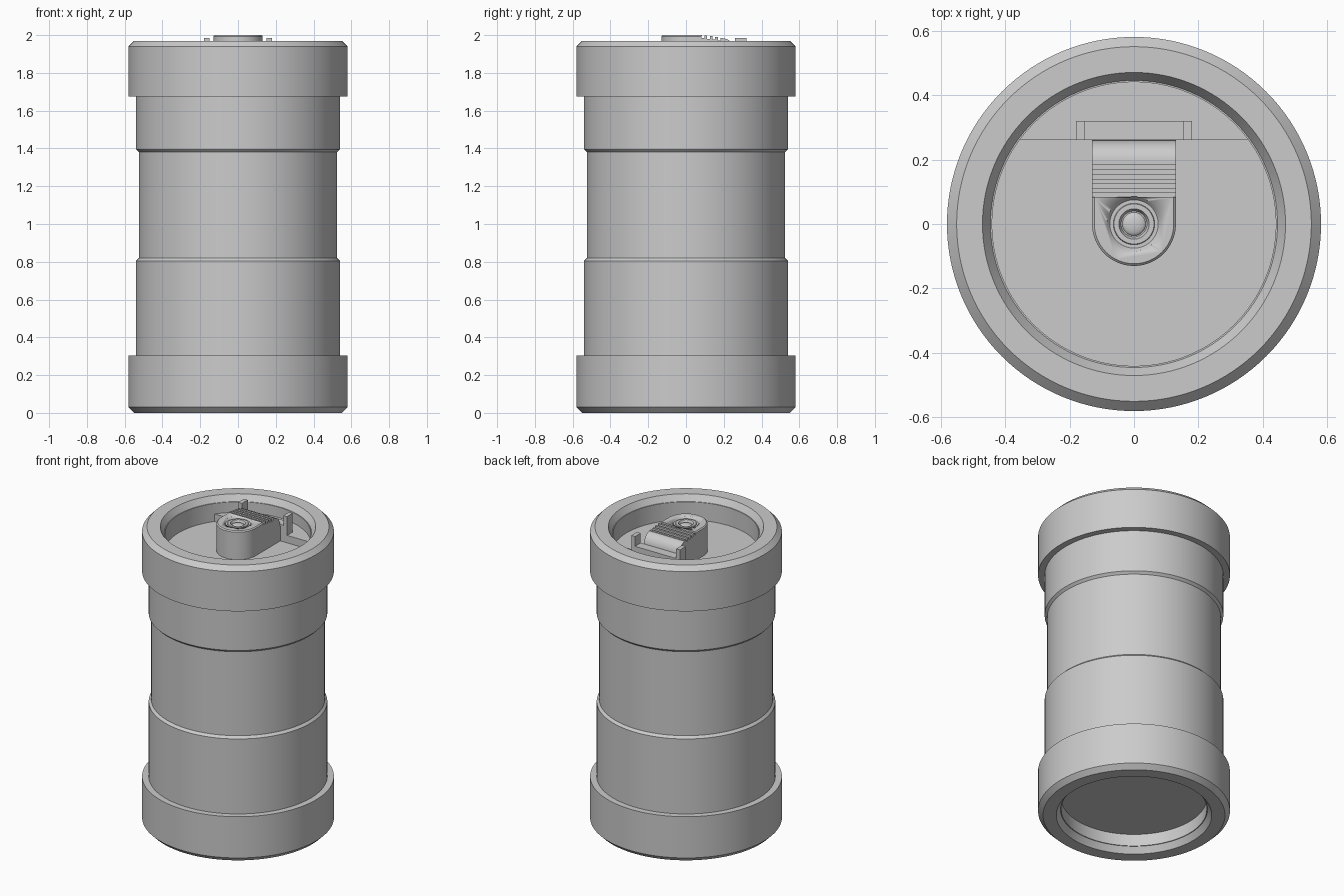
import bpy, bmesh, math

cube = bpy.data.objects.get("Cube")
if cube:
    bpy.data.objects.remove(cube, do_unlink=True)

grey = bpy.data.materials.new("plain_grey")
grey.use_nodes = True
COLOUR = (0.6, 0.6, 0.6, 1)
grey.diffuse_color = COLOUR
grey.node_tree.nodes["Principled BSDF"].inputs["Base Color"].default_value = COLOUR


def finish(bm, name):
    bmesh.ops.remove_doubles(bm, verts=bm.verts, dist=1e-5)
    bmesh.ops.recalc_face_normals(bm, faces=bm.faces)
    mesh = bpy.data.meshes.new(name)
    bm.to_mesh(mesh)
    bm.free()
    mesh.materials.append(grey)
    obj = bpy.data.objects.new(name, mesh)
    bpy.context.collection.objects.link(obj)
    bpy.ops.object.select_all(action="DESELECT")
    bpy.context.view_layer.objects.active = obj
    obj.select_set(True)
    bpy.ops.object.shade_smooth_by_angle(angle=math.radians(25))
    return obj


def lathe(name, profile, steps=128):
    """Spin a (radius, z) profile about the z axis."""
    bm = bmesh.new()
    verts = [bm.verts.new((r, 0, z)) for r, z in profile]
    edges = [bm.edges.new(pair) for pair in zip(verts, verts[1:])]
    bmesh.ops.spin(bm, geom=verts + edges, cent=(0, 0, 0), axis=(0, 0, 1),
                   angle=math.tau, steps=steps, use_merge=True)
    return finish(bm, name)


def prism(name, points, offset):
    """Extrude a flat outline of 3D points along an offset."""
    bm = bmesh.new()
    face = bm.faces.new([bm.verts.new(p) for p in points])
    new = bmesh.ops.extrude_face_region(bm, geom=[face], use_keep_orig=True)["geom"]
    bmesh.ops.translate(bm, vec=offset, verts=[v for v in new if isinstance(v, bmesh.types.BMVert)])
    return finish(bm, name)


def box(name, x0, x1, y0, y1, z0, z1):
    return prism(name, [(x0, y0, z0), (x1, y0, z0), (x1, y1, z0), (x0, y1, z0)], (0, 0, z1 - z0))


def arc(radius, start, end, count):
    return [(radius * math.cos(start + (end - start) * i / count),
             radius * math.sin(start + (end - start) * i / count)) for i in range(count + 1)]


FLOOR, LEDGE, TOP = 1.81, 1.86, 2.0
R, BACK = 0.13, 0.26

# Canister with end caps, waist and recessed ends
lathe("canister_body", [
    (0, 0.12), (0.44, 0.12), (0.44, 0.04), (0.445, 0.04), (0.47, 0), (0.55, 0),
    (0.58, 0.03), (0.58, 0.305), (0.54, 0.305), (0.54, 0.805), (0.525, 0.82),
    (0.525, 1.38), (0.54, 1.395), (0.54, 1.675), (0.58, 1.675), (0.58, 1.94),
    (0.55, 1.97), (0.47, 1.97), (0.445, 1.93), (0.44, 1.93), (0.44, FLOOR), (0, FLOOR)])

# Raised segment at the back of the lid recess
a = math.asin(BACK / 0.44)
prism("lid_ledge", [(x, y, FLOOR - 0.01) for x, y in arc(0.441, a, math.pi - a, 48)],
      (0, 0, LEDGE - FLOOR + 0.01))

# Bracket with two end posts
box("bracket_bar", -0.18, 0.18, BACK, 0.32, LEDGE - 0.01, 1.92)
for side, label in ((1, "left"), (-1, "right")):
    xs = sorted((side * 0.152, side * 0.18))
    box("bracket_post_" + label, *xs, BACK, 0.32, 1.91, 1.985)

# Round-nosed button housing with a chamfered rim
nose_outline = [(R, 0.083)] + arc(R, 0, -math.pi, 40) + [(-R, 0.083)]
nose = prism("button_housing", [(x, y, FLOOR - 0.01) for x, y in nose_outline],
             (0, 0, TOP - FLOOR + 0.01))
bm = bmesh.new()
bm.from_mesh(nose.data)
rim = [e for e in bm.edges if all(v.co.z > 1.99 for v in e.verts)
       and not all(v.co.y > 0.08 for v in e.verts)]
bmesh.ops.bevel(bm, geom=rim, offset=0.007, segments=1, affect="EDGES")
bm.to_mesh(nose.data)
bm.free()

# Round pocket in the housing
cutter = lathe("pocket_cutter", [(0, 1.96), (0.084, 1.96), (0.084, 2.05), (0, 2.05)], 64)
cutter.hide_render = True
cutter.hide_set(True)
cut = nose.modifiers.new("pocket", "BOOLEAN")
cut.operation = "DIFFERENCE"
cut.object = cutter

# Stepped rings and domed button in the pocket
dome = [(0.036 * math.cos(t), 1.978 + 0.012 * math.sin(t))
        for t in [math.pi / 2 * i / 8 for i in range(9)]]
lathe("button_rings", [(0.085, TOP), (0.075, 1.988), (0.064, 1.988), (0.062, 1.994),
                       (0.047, 1.994), (0.040, 1.978)] + dome, 64)

# Ribbed thumb ramp behind the button, rounding down to the bracket
ramp = [(0.08, FLOOR - 0.01), (0.08, 1.99)]
RIBS, START, END = 4, 0.083, 0.197
pitch = (END - START) / RIBS
for i in range(RIBS):
    y, z = START + i * pitch, 1.998 - i * 0.004
    ramp += [(y, z - 0.014), (y + pitch / 2, z - 0.014), (y + pitch / 2, z), (y + pitch, z)]
ramp += [(END + 0.063 * math.sin(t), 1.906 + 0.076 * math.cos(t))
         for t in [math.pi / 2 * i / 10 for i in range(11)]]
ramp += [(BACK, FLOOR - 0.01)]
prism("thumb_ramp", [(-R, y, z) for y, z in ramp], (2 * R, 0, 0))
